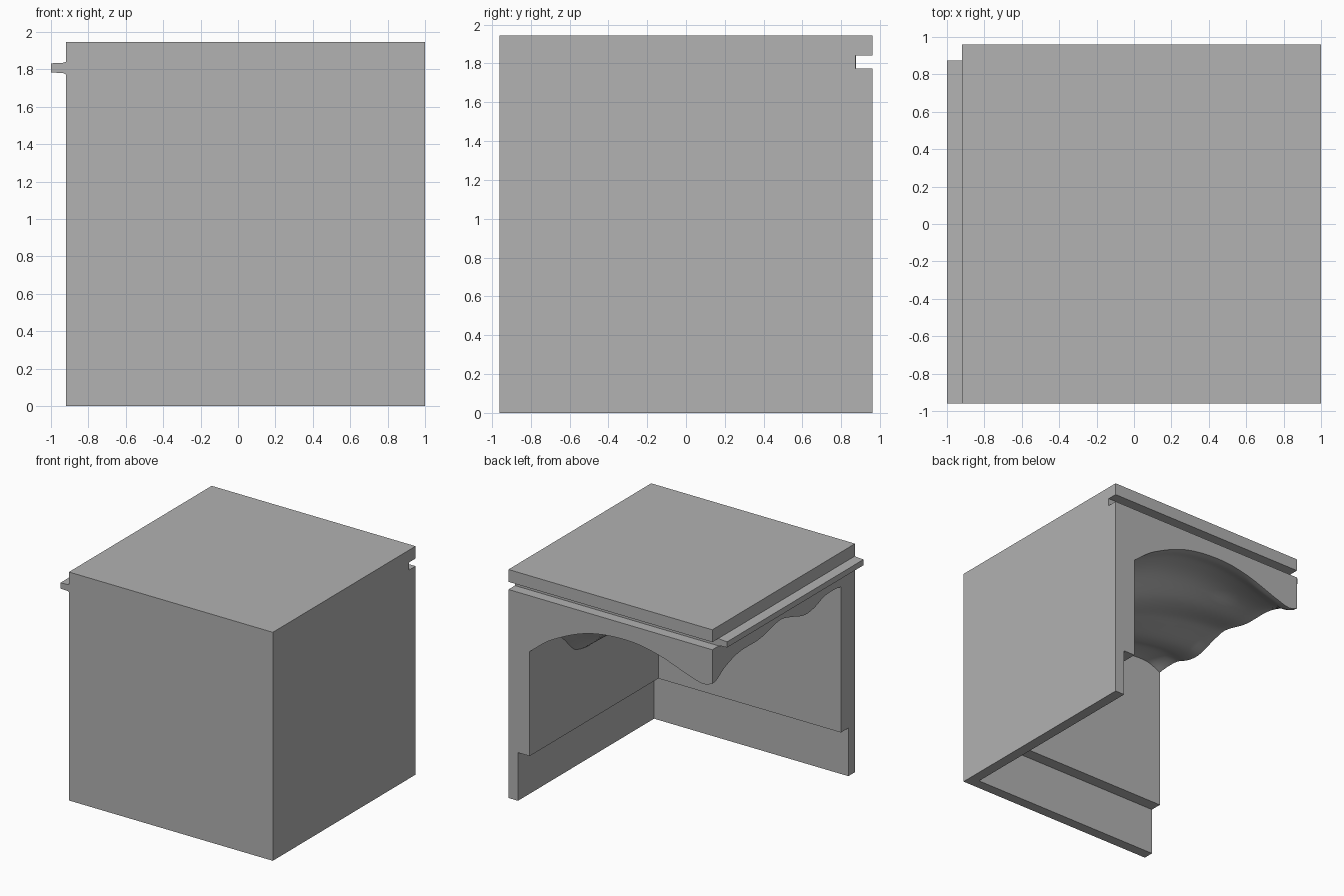
import bpy, bmesh, math

if "Cube" in bpy.data.objects:
    bpy.data.objects.remove(bpy.data.objects["Cube"], do_unlink=True)

stone = bpy.data.materials.new("plain grey")
stone.use_nodes = True
stone.diffuse_color = (0.445, 0.445, 0.445, 1)
stone.node_tree.nodes["Principled BSDF"].inputs["Base Color"].default_value = (0.445, 0.445, 0.445, 1)


def finish(name, bm):
    bmesh.ops.recalc_face_normals(bm, faces=bm.faces)
    mesh = bpy.data.meshes.new(name)
    bm.to_mesh(mesh)
    bm.free()
    mesh.materials.append(stone)
    ob = bpy.data.objects.new(name, mesh)
    bpy.context.collection.objects.link(ob)
    return ob


def box(name, lo, hi):
    bm = bmesh.new()
    bmesh.ops.create_cube(bm, size=1)
    for v in bm.verts:
        v.co = [lo[i] + (v.co[i] + 0.5) * (hi[i] - lo[i]) for i in range(3)]
    return finish(name, bm)


def curve(points):
    """Smooth height function through sorted (position, height) points."""
    n = len(points)

    def slope(i):
        a, b = points[max(i - 1, 0)], points[min(i + 1, n - 1)]
        return (b[1] - a[1]) / (b[0] - a[0])

    def height(t):
        t = min(max(t, points[0][0]), points[-1][0])
        i = next(k for k in range(n - 1) if t <= points[k + 1][0])
        (a, p), (b, q) = points[i], points[i + 1]
        w = b - a
        s = (t - a) / w
        return ((2*s**3 - 3*s*s + 1) * p + (s**3 - 2*s*s + s) * w * slope(i)
                + (3*s*s - 2*s**3) * q + (s**3 - s*s) * w * slope(i + 1))
    return height


# Outer and inner limits of the hollow
X0, X1, Y0, Y1 = -0.92, 0.80, -0.77, 0.96

# Heights of the rough ceiling along its four borders
back = curve([(-0.92, 1.485), (-0.84, 1.46), (-0.70, 1.497), (-0.405, 1.597),
              (-0.12, 1.64), (0.25, 1.60), (0.60, 1.45), (0.80, 1.30)])
open_side = curve([(-0.77, 1.65), (-0.69, 1.66), (-0.55, 1.655), (-0.42, 1.61), (-0.28, 1.596),
                   (-0.08, 1.655), (0.05, 1.68), (0.32, 1.624), (0.60, 1.617),
                   (0.80, 1.558), (0.90, 1.495), (0.96, 1.485)])
front = curve([(-0.92, 1.65), (-0.80, 1.70), (-0.63, 1.70), (-0.2, 1.62), (0.3, 1.52), (0.80, 1.40)])
wall_side = curve([(-0.77, 1.40), (-0.3, 1.18), (0.0, 1.06), (0.34, 1.08),
                   (0.54, 1.26), (0.75, 1.31), (0.96, 1.30)])


def ceiling(x, y):
    """Blend the four border curves across the hollow."""
    x, y = min(max(x, X0), X1), min(max(y, Y0), Y1)
    u, v = (x - X0) / (X1 - X0), (y - Y0) / (Y1 - Y0)
    ruled = ((1 - u) * open_side(y) + u * wall_side(y)
             + (1 - v) * front(x) + v * back(x))
    corners = ((1 - u) * (1 - v) * front(X0) + u * (1 - v) * front(X1)
               + (1 - u) * v * back(X0) + u * v * back(X1))
    return ruled - corners


# Cutter for the hollow: a grid sheet with a skirt and a flat bottom
N = 40
xs = [X0 - 0.1] + [X0 + (X1 - X0) * i / N for i in range(N + 1)]
ys = [Y0 + (Y1 - Y0) * i / N for i in range(N + 1)] + [Y1 + 0.1]
bm = bmesh.new()
grid = [[bm.verts.new((x, y, ceiling(x, y))) for y in ys] for x in xs]
for i in range(len(xs) - 1):
    for j in range(len(ys) - 1):
        bm.faces.new((grid[i][j], grid[i + 1][j], grid[i + 1][j + 1], grid[i][j + 1]))
rim = [e for e in bm.edges if e.is_boundary]
new = bmesh.ops.extrude_edge_only(bm, edges=rim)["geom"]
for v in new:
    if isinstance(v, bmesh.types.BMVert):
        v.co.z = -0.2
bmesh.ops.holes_fill(bm, edges=[e for e in bm.edges if e.is_boundary], sides=0)
hollow = finish("hollow_cutter", bm)

# Cutters for the recessed wall base and the groove in the back
base = box("base_cutter", (-1.1, -0.87, -0.15), (0.91, 1.1, 0.41))
groove = box("groove_cutter", (-1.1, 0.873, 1.775), (1.1, 1.1, 1.84))

# Main block
block = box("corner_block", (-0.92, -0.96, 0), (1.0, 0.96, 1.945))
bpy.context.view_layer.objects.active = block
for cutter in (hollow, base, groove):
    cutter.hide_render = True
    mod = block.modifiers.new(cutter.name, 'BOOLEAN')
    mod.operation = 'DIFFERENCE'
    mod.solver = 'EXACT'
    mod.object = cutter
    bpy.ops.object.modifier_apply(modifier=mod.name)
for cutter in (hollow, base, groove):
    bpy.data.objects.remove(cutter, do_unlink=True)

# Tapered tongue along the open side
bm = bmesh.new()
profile = [(-0.92, 1.773), (-0.92, 1.84), (-0.935, 1.835), (-1.0, 1.832), (-1.0, 1.783), (-0.935, 1.78)]
face = bm.faces.new([bm.verts.new((x, -0.96, z)) for x, z in profile])
ext = bmesh.ops.extrude_face_region(bm, geom=[face])["geom"]
for v in ext:
    if isinstance(v, bmesh.types.BMVert):
        v.co.y = 0.875
finish("side_tongue", bm)

# Smooth the ceiling, keep every other edge sharp
bpy.ops.object.select_all(action='DESELECT')
block.select_set(True)
bpy.context.view_layer.objects.active = block
bpy.ops.object.shade_smooth_by_angle(angle=math.radians(35))
